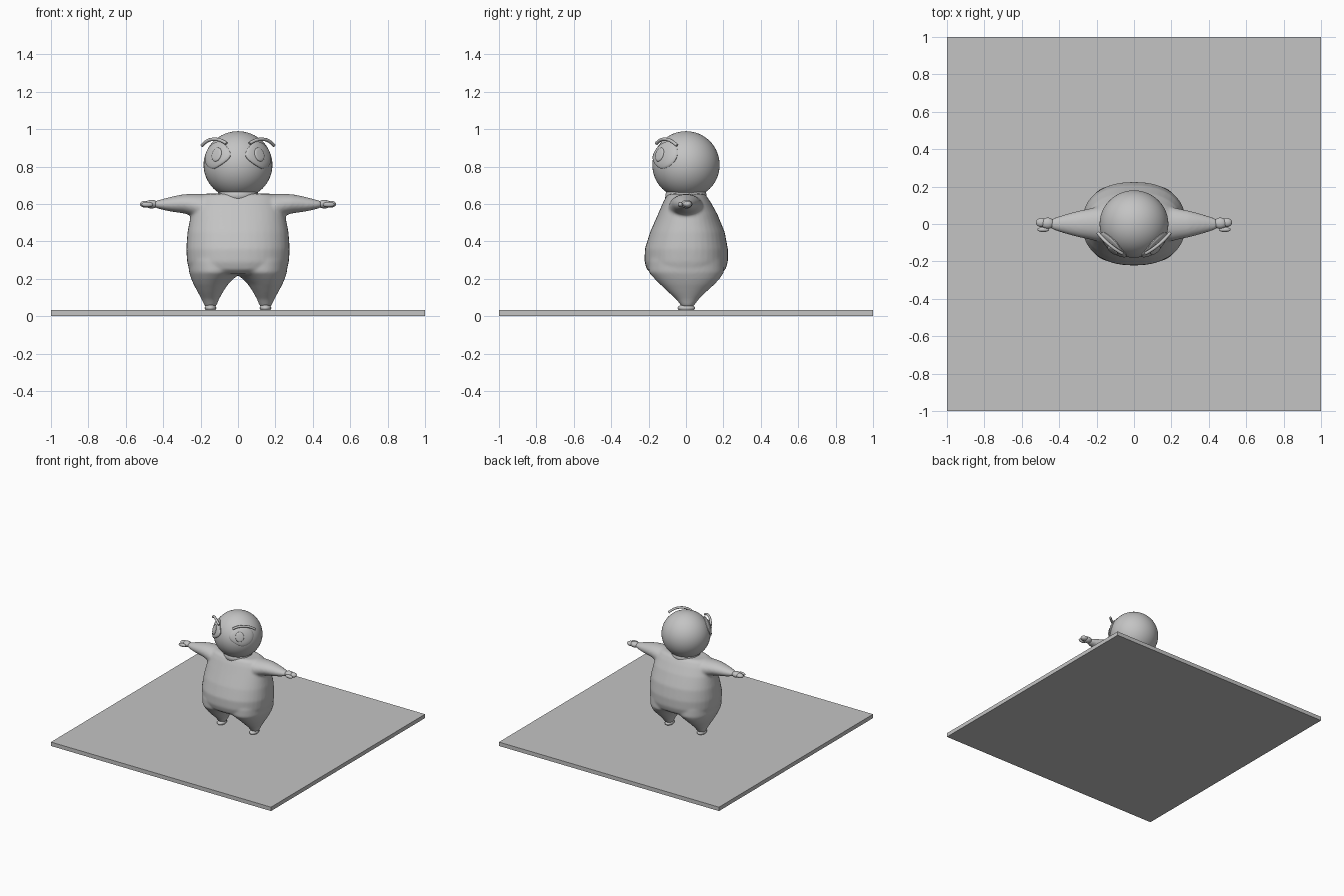
import bpy, bmesh, math
from mathutils import Vector

if "Cube" in bpy.data.objects:
    bpy.data.objects.remove(bpy.data.objects["Cube"])

grey = bpy.data.materials.new("plain_grey")
grey.diffuse_color = (0.55, 0.55, 0.55, 1)
grey.use_nodes = True
grey.node_tree.nodes["Principled BSDF"].inputs["Base Color"].default_value = grey.diffuse_color


def make(name, bm, smooth=True):
    bmesh.ops.recalc_face_normals(bm, faces=bm.faces)
    me = bpy.data.meshes.new(name)
    bm.to_mesh(me)
    bm.free()
    ob = bpy.data.objects.new(name, me)
    bpy.context.collection.objects.link(ob)
    me.materials.append(grey)
    if smooth:
        for p in me.polygons:
            p.use_smooth = True
    return ob


def loft(bm, rings):
    """Skin a list of closed point rings and cap both ends."""
    loops = [[bm.verts.new(p) for p in r] for r in rings]
    for a, b in zip(loops, loops[1:]):
        n = len(a)
        for i in range(n):
            bm.faces.new((a[i], a[(i + 1) % n], b[(i + 1) % n], b[i]))
    bm.faces.new(loops[0])
    bm.faces.new(loops[-1])


def oval(a0, a1, b0, b1, power=2.0, n=40):
    """Rounded section spanning a0..a1 and b0..b1."""
    pts = []
    for i in range(n):
        t = 2 * math.pi * i / n
        c, s = math.cos(t), math.sin(t)
        a = math.copysign(abs(c) ** (2 / power), c)
        b = math.copysign(abs(s) ** (2 / power), s)
        pts.append(((a0 + a1) / 2 + a * (a1 - a0) / 2, (b0 + b1) / 2 + b * (b1 - b0) / 2))
    return pts


def ellipsoid(bm, centre, size, u=32, v=20):
    vs = bmesh.ops.create_uvsphere(bm, u_segments=u, v_segments=v, radius=1)["verts"]
    for w in vs:
        w.co = Vector(centre) + Vector([w.co[k] * size[k] for k in range(3)])
    return vs


# base plate
bm = bmesh.new()
bmesh.ops.create_cube(bm, size=1)
for w in bm.verts:
    w.co = (w.co.x * 2, w.co.y * 2, (w.co.z + 0.5) * 0.032)
make("base_plate", bm, False)

# body: torso, legs and arms fused into one soft skin
bm = bmesh.new()
torso = [(0.225, .245, -.18, .18), (0.25, .262, -.21, .212), (0.29, .272, -.222, .224),
         (0.36, .277, -.22, .224), (0.45, .270, -.192, .207), (0.545, .252, -.15, .168),
         (0.61, .23, -.122, .132), (0.64, .21, -.106, .112), (0.655, .18, -.09, .095)]
loft(bm, [[(x, y, z) for x, y in oval(-w, w, f, b, 2.3)] for z, w, f, b in torso])
legs = [(0.05, .117, .177, -.022, .038), (0.09, .102, .194, -.052, .068),
        (0.13, .08, .216, -.096, .108), (0.17, .054, .237, -.138, .152),
        (0.20, .024, .250, -.168, .18), (0.235, -.02, .262, -.2, .203), (0.30, -.03, .265, -.2, .2)]
arms = [(0.10, .50, .654, .085), (0.20, .515, .654, .092), (0.25, .538, .654, .08),
        (0.29, .55, .652, .072), (0.33, .555, .645, .062), (0.38, .563, .633, .048),
        (0.42, .573, .622, .035), (0.445, .58, .616, .026)]
for s in (-1, 1):
    loft(bm, [[(s * x, y, z) for x, y in oval(a, b, f, k, 2.1)] for z, a, b, f, k in legs])
    loft(bm, [[(s * x, y, z) for y, z in oval(-w, w, lo, hi)] for x, lo, hi, w in arms])
body = make("body", bm)
m = body.modifiers.new("fuse", "REMESH")
m.mode = "VOXEL"
m.voxel_size = 0.008
m.use_smooth_shade = True
m = body.modifiers.new("soften", "SMOOTH")
m.factor = 0.5
m.iterations = 10

# neck collar
bm = bmesh.new()
loft(bm, [[(x, y, z) for x, y in oval(-r, r, -r, r)]
          for z, r in ((0.62, .112), (0.652, .11), (0.664, .106), (0.672, .098))])
make("neck", bm)

# head
HEAD, R = Vector((0, 0, 0.809)), 0.18
bm = bmesh.new()
ellipsoid(bm, HEAD, (0.184, R, R), 48, 32)
make("head", bm)


def head_patch(name, side, az, el, hu, hv, lift, edge, point):
    """Domed patch that hugs the head; its inner corner is drawn to a point."""
    az, el = math.radians(az), math.radians(el)
    n = Vector((side * math.sin(az) * math.cos(el), -math.cos(az) * math.cos(el), math.sin(el)))
    inward = Vector((-side * math.cos(az), -math.sin(az), 0))
    up = Vector((0, 0, 1))
    up = (up - n * up.dot(n)).normalized()
    rings = []
    for s, h in ((1, -0.015), (1, edge), (0.95, edge + (lift - edge) * .6), (0.85, lift),
                 (0.6, lift), (0.3, lift), (0.05, lift)):
        ring = []
        for i in range(40):
            t = 2 * math.pi * i / 40
            c, k = math.cos(t), math.sin(t)
            u = s * hu * c
            v = s * hv * k * (1 - point * max(0, c))
            ang = math.hypot(u, v) / R
            tang = (inward * u + up * v).normalized()
            d = n * math.cos(ang) + tang * math.sin(ang)
            ring.append(HEAD + d * (R + h))
        rings.append(ring)
    bm = bmesh.new()
    loft(bm, rings)
    ob = make(name, bm)
    bpy.context.view_layer.objects.active = ob
    ob.select_set(True)
    bpy.ops.object.shade_smooth_by_angle(angle=math.radians(40))
    ob.select_set(False)


brow = [(.062, -.158, .924), (.09, -.142, .942), (.13, -.112, .948), (.168, -.078, .939), (.193, -.048, .913)]
for s, tag in ((-1, "left"), (1, "right")):
    # eye patches and pupils
    head_patch("eye_patch_" + tag, s, 44, 18, .093, .077, .012, .007, .35)
    head_patch("pupil_" + tag, s, 39, 17, .03, .036, .018, .014, 0)

    # eyebrow tube
    cu = bpy.data.curves.new("eyebrow_" + tag, "CURVE")
    cu.dimensions = "3D"
    cu.bevel_depth = 0.009
    cu.bevel_resolution = 3
    cu.use_fill_caps = True
    sp = cu.splines.new("NURBS")
    sp.points.add(len(brow) - 1)
    for p, (x, y, z) in zip(sp.points, brow):
        p.co = (s * x, y, z, 1)
    sp.use_endpoint_u = True
    sp.order_u = 3
    cu.materials.append(grey)
    ob = bpy.data.objects.new("eyebrow_" + tag, cu)
    bpy.context.collection.objects.link(ob)

    # hand: palm, fingers and thumb
    bm = bmesh.new()
    ellipsoid(bm, (s * .462, .004, .599), (.036, .03, .023))
    ellipsoid(bm, (s * .495, .008, .599), (.03, .024, .018))
    ellipsoid(bm, (s * .485, -.03, .597), (.032, .013, .014))
    make("hand_" + tag, bm)

    # foot with a flat sole
    bm = bmesh.new()
    for w in ellipsoid(bm, (s * .147, .002, .044), (.031, .047, .02)):
        w.co.z = max(w.co.z, 0.031)
    make("foot_" + tag, bm)
